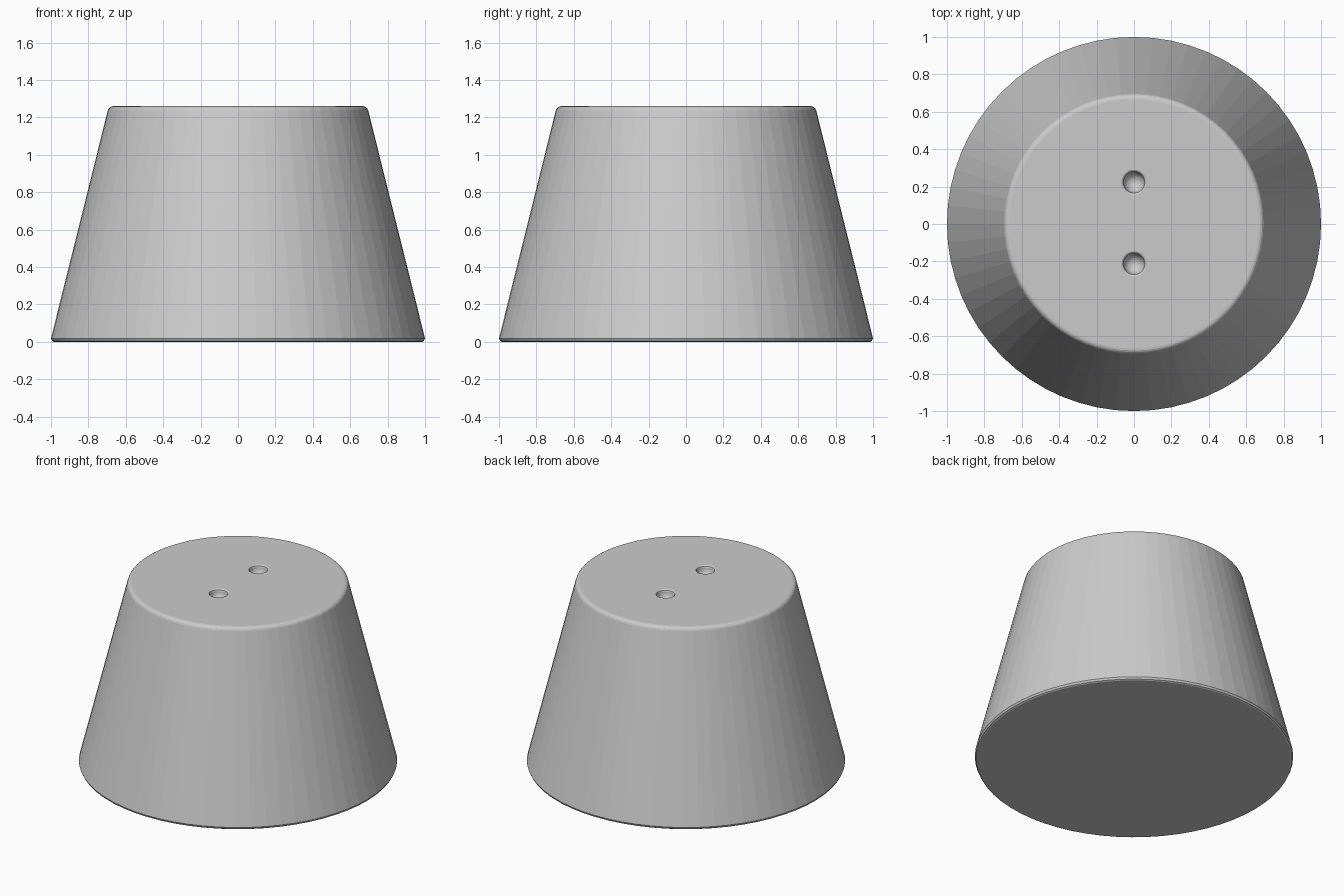
import bpy, bmesh, math

if "Cube" in bpy.data.objects:
    bpy.data.objects.remove(bpy.data.objects["Cube"])

def lathe(name, profile, steps, loc=(0, 0, 0)):
    """Closed solid of revolution from (radius, z) points, bottom to top."""
    bm = bmesh.new()
    rings = []
    for r, z in profile:
        rings.append([bm.verts.new((r * math.cos(2 * math.pi * i / steps),
                                    r * math.sin(2 * math.pi * i / steps), z))
                      for i in range(steps)])
    for a, b in zip(rings, rings[1:]):
        for i in range(steps):
            j = (i + 1) % steps
            bm.faces.new((a[i], a[j], b[j], b[i]))
    bm.faces.new(rings[0][::-1])
    bm.faces.new(rings[-1])
    mesh = bpy.data.meshes.new(name)
    bm.to_mesh(mesh)
    bm.free()
    ob = bpy.data.objects.new(name, mesh)
    ob.location = loc
    bpy.context.collection.objects.link(ob)
    return ob

TOP = 1.26

# Tapered body with a small foot chamfer and rounded top rim
rim = [(0.667 + 0.03 * math.cos(math.radians(a)),
        TOP - 0.03 + 0.03 * math.sin(math.radians(a))) for a in (14, 33, 52, 71, 90)]
body = lathe("tapered_body", [(0.985, 0), (0.994, 0.005), (1.0, 0.018)] + rim, 64)

# Round-bottomed socket cutters with a flared mouth
bowl = [(0.055 * math.sin(math.radians(a)), -0.015 - 0.055 * math.cos(math.radians(a)))
        for a in (5, 20, 35, 50, 65, 80, 90)]
for label, y in (("front", -0.213), ("back", 0.223)):
    cutter = lathe(label + "_socket_cutter",
                   bowl + [(0.058, -0.006), (0.067, 0), (0.067, 0.05)], 32, (0, y, TOP))
    cutter.hide_render = True
    cutter.hide_set(True)
    mod = body.modifiers.new(label + "_socket", 'BOOLEAN')
    mod.operation = 'DIFFERENCE'
    mod.solver = 'EXACT'
    mod.object = cutter

# Bake the sockets and remove the helpers
bpy.context.view_layer.update()
deps = bpy.context.evaluated_depsgraph_get()
baked = bpy.data.meshes.new_from_object(body.evaluated_get(deps))
body.modifiers.clear()
body.data = baked
for ob in [o for o in bpy.data.objects if o.name.endswith("_cutter")]:
    bpy.data.objects.remove(ob)
